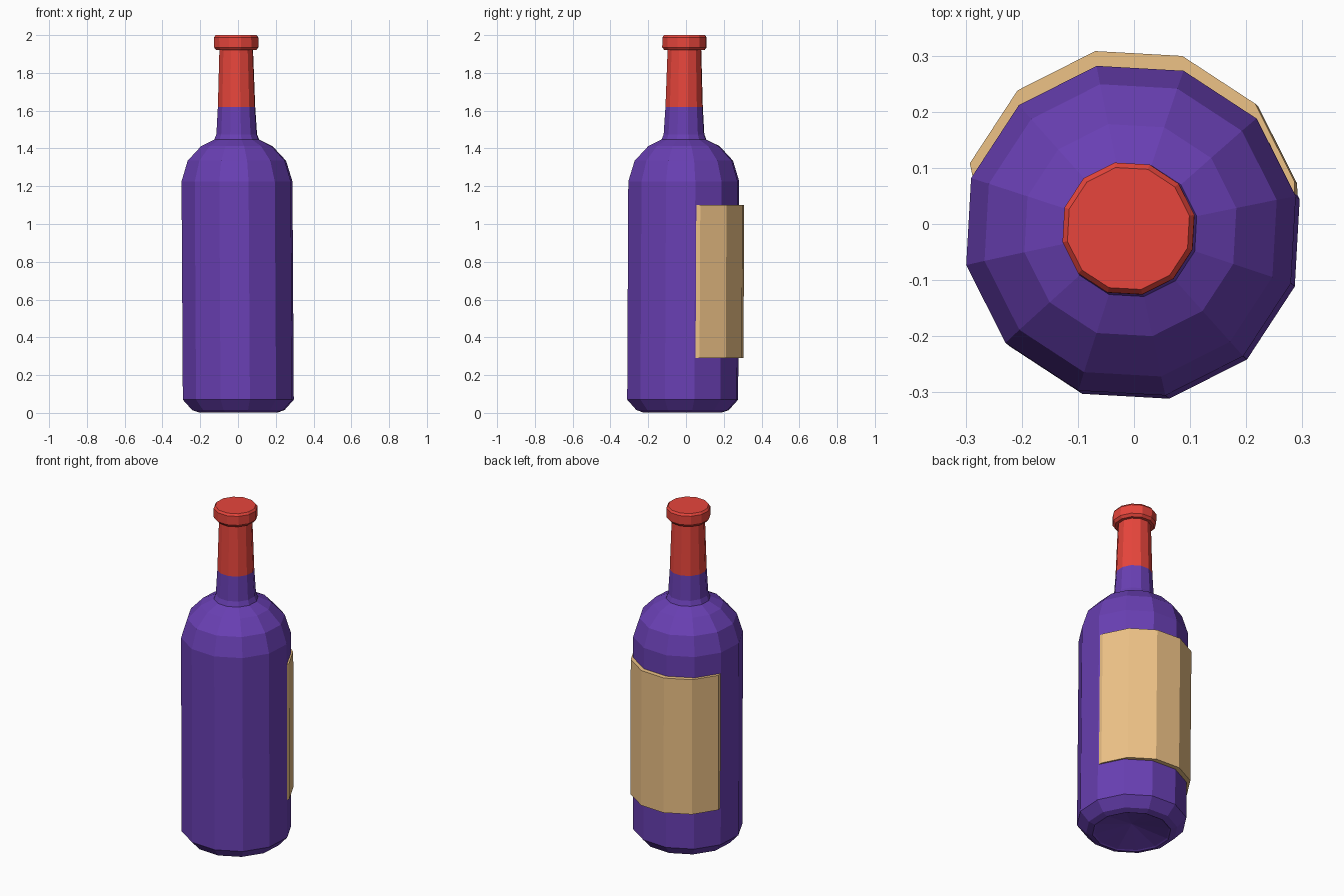
import bpy, bmesh, math

if "Cube" in bpy.data.objects:
    bpy.data.objects.remove(bpy.data.objects["Cube"])

SIDES = 12
TURN = math.radians(11.8)


def material(name, rgb):
    m = bpy.data.materials.new(name)
    m.diffuse_color = (*rgb, 1)
    m.use_nodes = True
    m.node_tree.nodes["Principled BSDF"].inputs["Base Color"].default_value = m.diffuse_color
    return m


def ring_point(i, r, z, dx=0.0, dy=0.0):
    """Point i of the 12-sided ring; the bottle axis leans very slightly."""
    a = TURN + i * math.tau / SIDES
    return (0.002 - 0.006 * z + r * math.cos(a) + dx,
            -0.018 + 0.005 * z + r * math.sin(a) + dy, z)


def finish(name, bm, mat):
    bmesh.ops.recalc_face_normals(bm, faces=bm.faces)
    me = bpy.data.meshes.new(name)
    bm.to_mesh(me)
    bm.free()
    me.materials.append(mat)
    ob = bpy.data.objects.new(name, me)
    bpy.context.collection.objects.link(ob)
    return ob


def lathe(name, profile, mat):
    """Revolve (radius, z) pairs; a zero radius makes a single centre point."""
    bm = bmesh.new()
    rings = []
    for r, z in profile:
        count = SIDES if r > 0 else 1
        rings.append([bm.verts.new(ring_point(i, r, z)) for i in range(count)])
    for a, b in zip(rings, rings[1:]):
        for i in range(SIDES):
            j = (i + 1) % SIDES
            if len(a) == 1:
                bm.faces.new((a[0], b[i], b[j]))
            elif len(b) == 1:
                bm.faces.new((a[i], a[j], b[0]))
            else:
                bm.faces.new((a[i], a[j], b[j], b[i]))
    return finish(name, bm, mat)


purple = material("purple_glass", (0.14, 0.05, 0.45))
red = material("red_foil", (0.80, 0.06, 0.045))
tan = material("tan_paper", (0.85, 0.54, 0.24))

# Glass body: punted base, straight wall, round shoulder, lower neck
lathe("bottle_body", [
    (0, 0.055), (0.205, 0.008), (0.215, 0.003), (0.25, 0.015), (0.30, 0.07),
    (0.30, 1.225), (0.266, 1.335), (0.193, 1.412), (0.121, 1.447),
    (0.110, 1.475), (0.101, 1.62)], purple)

# Foil over the upper neck and the lip
lathe("foil_cap", [
    (0.101, 1.62), (0.091, 1.92), (0.108, 1.92), (0.120, 1.935),
    (0.120, 1.988), (0.111, 2.0), (0, 2.0)], red)

# Paper label: five wall panels pushed out towards the back, closed to the body
bm = bmesh.new()
sections = []
for i in range(6):
    sections.append([bm.verts.new(p) for p in (
        ring_point(i, 0.30, 0.29, -0.003, 0.027),
        ring_point(i, 0.30, 1.10, -0.003, 0.027),
        ring_point(i, 0.297, 1.10), ring_point(i, 0.297, 0.29))])
for a, b in zip(sections, sections[1:]):
    for k in range(4):
        n = (k + 1) % 4
        bm.faces.new((a[k], a[n], b[n], b[k]))
bm.faces.new(sections[0])
bm.faces.new(sections[-1])
finish("label", bm, tan)
